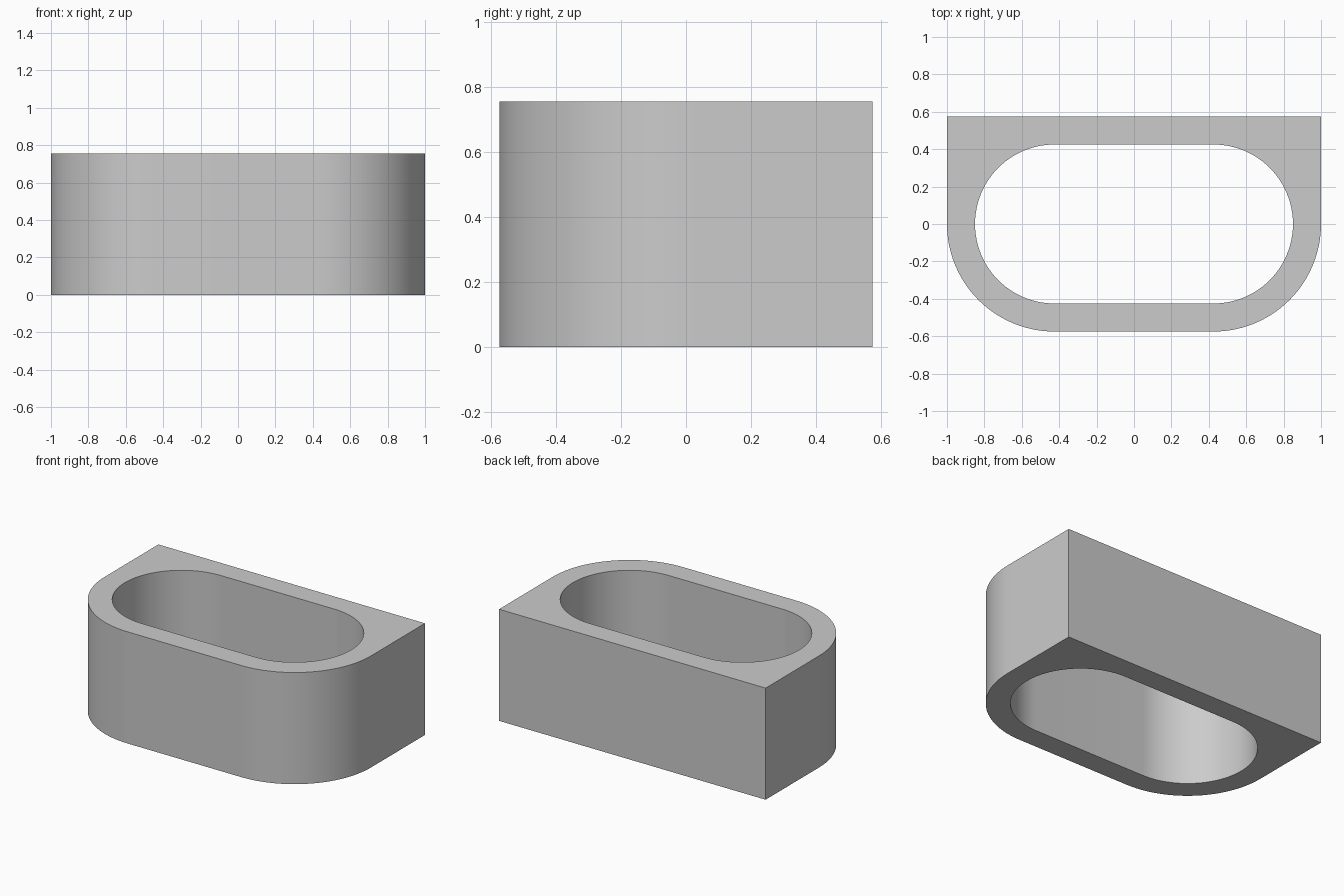
import bpy
import bmesh
from math import cos, sin, pi, radians

cube = bpy.data.objects.get("Cube")
if cube:
    bpy.data.objects.remove(cube)

HEIGHT = 0.757
CENTRE = 0.425       # x offset of the rounded end centres
INNER, OUTER = 0.425, 0.575
STEPS = 24           # segments per quarter turn

# Plain grey material
grey = bpy.data.materials.new("plain_grey")
grey.use_nodes = True
colour = (0.6, 0.6, 0.6, 1.0)
grey.diffuse_color = colour
grey.node_tree.nodes["Principled BSDF"].inputs["Base Color"].default_value = colour


def outline(radius, square_back):
    """Slot outline, counter-clockwise; optionally with square rear corners."""
    points = []
    for start, cx in ((0, CENTRE), (1, -CENTRE), (2, -CENTRE), (3, CENTRE)):
        for i in range(STEPS + 1):
            if i == 0 and start in (1, 3) or start in (0, 2) or i > 0:
                if start == 2 and i == 0:
                    continue  # shared with the previous quarter
                if start == 3 and i == STEPS:
                    continue  # shared with the first quarter
                a = (start + i / STEPS) * pi / 2
                c, s = cos(a), sin(a)
                r = radius / max(abs(c), abs(s)) if square_back and start < 2 else radius
                points.append((cx + r * c, r * s))
    return points


# Ring body: inner slot, outer outline, bottom and top
bm = bmesh.new()


def ring(points, z):
    return [bm.verts.new((x, y, z)) for x, y in points]


inner, outer = outline(INNER, False), outline(OUTER, True)
loops = [ring(outer, 0), ring(outer, HEIGHT), ring(inner, HEIGHT), ring(inner, 0)]
count = len(inner)
for k in range(4):
    a, b = loops[k], loops[(k + 1) % 4]
    for i in range(count):
        j = (i + 1) % count
        bm.faces.new((a[i], a[j], b[j], b[i]))
bmesh.ops.recalc_face_normals(bm, faces=bm.faces)

mesh = bpy.data.meshes.new("slotted_body")
bm.to_mesh(mesh)
bm.free()
mesh.materials.append(grey)
body = bpy.data.objects.new("slotted_body", mesh)
bpy.context.collection.objects.link(body)

# Smooth curved walls, sharp rims and corners
bpy.ops.object.select_all(action='DESELECT')
body.select_set(True)
bpy.context.view_layer.objects.active = body
bpy.ops.object.shade_smooth_by_angle(angle=radians(30))
